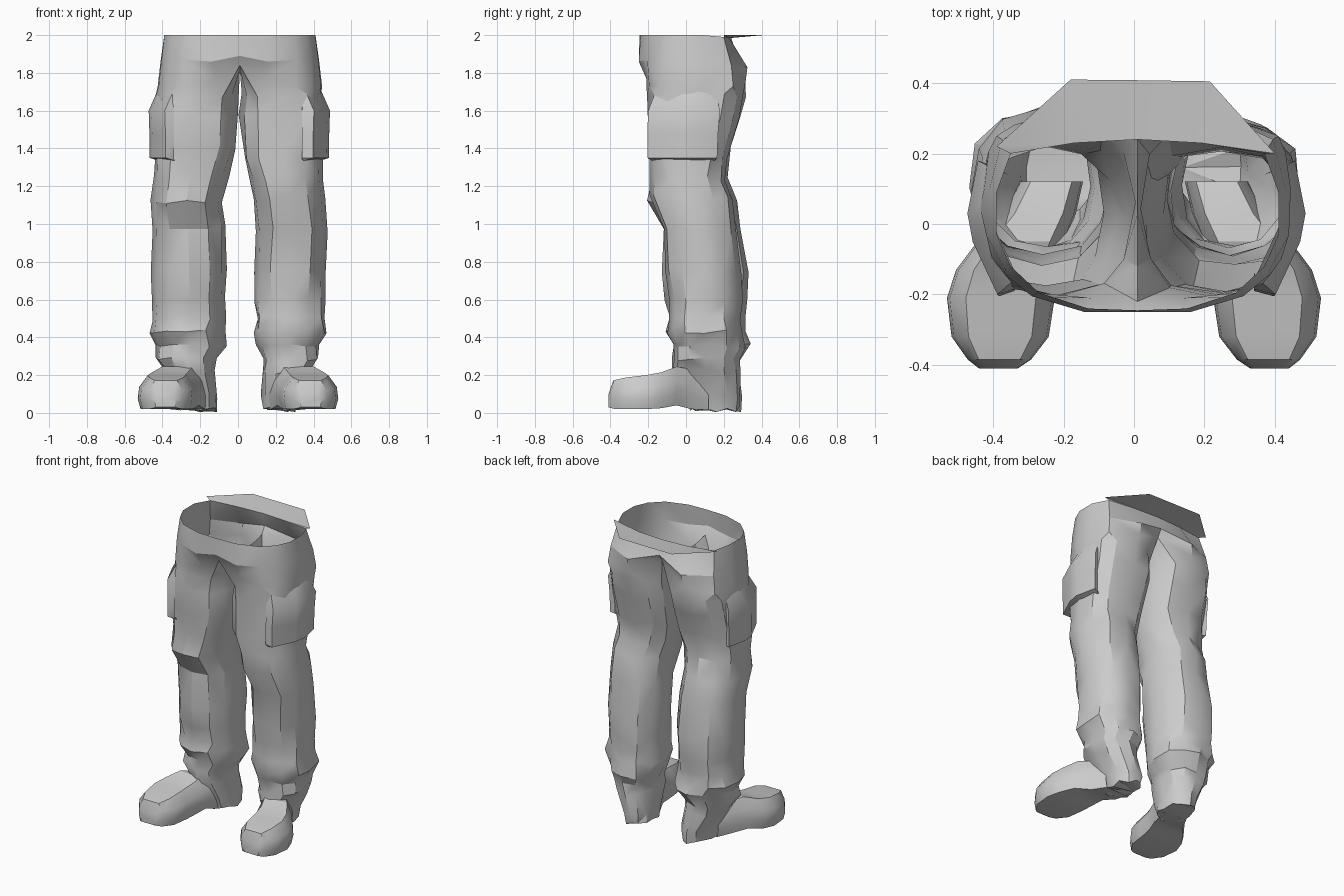
import bpy, bmesh, math, random
from mathutils import Vector

if "Cube" in bpy.data.objects:
    bpy.data.objects.remove(bpy.data.objects["Cube"])
random.seed(4)

grey = bpy.data.materials.new("plain grey")
grey.use_nodes = True
grey.diffuse_color = (0.6, 0.6, 0.6, 1)
grey.node_tree.nodes["Principled BSDF"].inputs["Base Color"].default_value = (0.6, 0.6, 0.6, 1)


def skin(bm, rings, closed=True):
    """Join a list of point rings with faces; return the vertex rows."""
    rows = [[bm.verts.new(p) for p in ring] for ring in rings]
    n = len(rows[0])
    for a, b in zip(rows, rows[1:]):
        for i in range(n if closed else n - 1):
            j = (i + 1) % n
            bm.faces.new((a[i], a[j], b[j], b[i]))
    return rows


def finish(name, bm):
    """Weld, triangulate and shade a bmesh as a new object."""
    bmesh.ops.remove_doubles(bm, verts=bm.verts[:], dist=0.0005)
    bmesh.ops.triangulate(bm, faces=bm.faces[:], quad_method='SHORT_EDGE')
    bmesh.ops.recalc_face_normals(bm, faces=bm.faces[:])
    mesh = bpy.data.meshes.new(name)
    bm.to_mesh(mesh)
    bm.free()
    mesh.materials.append(grey)
    ob = bpy.data.objects.new(name, mesh)
    bpy.context.collection.objects.link(ob)
    bpy.ops.object.select_all(action='DESELECT')
    ob.select_set(True)
    bpy.context.view_layer.objects.active = ob
    bpy.ops.object.shade_smooth_by_angle(angle=math.radians(30))


def oval(z, x0, x1, y0, y1, side):
    """Creased ring from the inner front corner; squarer at the thigh."""
    power = 0.75 if z > 1.3 else 0.9
    pts = []
    for i in range(12):
        t = math.radians(30 * i - 120)
        c, s = math.cos(t), math.sin(t)
        c = math.copysign(abs(c) ** power, c)
        s = math.copysign(abs(s) ** power, s)
        x = (x0 + x1) / 2 + c * (x1 - x0) / 2
        y = (y0 + y1) / 2 + s * (y1 - y0) / 2
        j = [random.uniform(-0.008, 0.008) for _ in range(3)]
        pts.append(Vector((side * x + j[0], y + j[1], max(0.005, z + 2 * j[2]))))
    return pts


def on_side(pts, side):
    """Place half-outline points left or right of the slightly offset seam."""
    return [(side * x + .01, y, z) for x, y, z in pts]


def both_sides(half):
    return on_side(half, 1) + on_side(half[-2:0:-1], -1)


# Hip half outlines, from front centre round the side to back centre
RIM = [(0, -.245, 2), (.14, -.24, 2), (.28, -.195, 2), (.36, -.12, 2), (.40, -.03, 2),
       (.40, .09, 2), (.36, .20, 1.99), (.18, .23, 1.985), (0, .24, 1.985)]
SEAT = [(0, -.25, 1.89), (.15, -.25, 1.86), (.30, -.205, 1.87), (.375, -.13, 1.87), (.415, -.03, 1.87),
        (.42, .10, 1.86), (.385, .24, 1.84), (.20, .325, 1.83), (0, .27, 1.89)]
HEM = [(0, -.22, 1.84), (.13, -.21, 1.77), (.29, -.195, 1.73), (.38, -.14, 1.73), (.43, -.03, 1.73),
       (.435, .10, 1.73), (.40, .25, 1.73), (.21, .315, 1.75), (0, .24, 1.84)]
# Crotch seam running back to front between the legs
SEAM = [(0, .15, 1.82), (0, .03, 1.81), (0, -.12, 1.82)]

# Leg rings down to the boot heel: height, inner x, outer x, front y, back y
LEFT_LEG = [
    (1.68, .02, .445, -.20, .30), (1.57, .01, .45, -.20, .28), (1.36, .03, .45, -.20, .22),
    (1.24, .05, .455, -.19, .21), (1.14, .08, .46, -.20, .24), (0.97, .09, .475, -.12, .26),
    (0.75, .09, .465, -.11, .29), (0.60, .09, .46, -.09, .30), (0.50, .10, .455, -.09, .29),
    (0.43, .09, .475, -.10, .30), (0.35, .10, .43, -.07, .31), (0.28, .13, .43, -.07, .28),
    (0.22, .135, .385, -.07, .285), (0.09, .125, .32, .00, .29), (0.015, .13, .31, .03, .285)]
RIGHT_LEG = [
    (1.68, .00, .43, -.20, .31), (1.57, .00, .44, -.20, .28), (1.40, .01, .44, -.20, .23),
    (1.25, .05, .45, -.18, .22), (1.12, .085, .46, -.20, .27), (0.98, .06, .46, -.12, .29),
    (0.75, .065, .46, -.12, .325), (0.60, .07, .455, -.11, .32), (0.50, .065, .455, -.09, .31),
    (0.43, .07, .47, -.10, .32), (0.36, .06, .43, -.07, .335), (0.28, .11, .43, -.07, .28),
    (0.22, .12, .39, -.07, .285), (0.09, .11, .32, .00, .29), (0.015, .11, .31, .03, .285)]

# Forefoot sections: y, centre x, half width, bottom z, top z
FOOT = [(.12, .235, .09, .015, .20), (.03, .27, .105, .02, .23),
        (-.05, .32, .125, .04, .245), (-.13, .36, .145, .025, .215), (-.21, .378, .153, .02, .20),
        (-.32, .38, .138, .02, .187), (-.385, .382, .09, .022, .172), (-.41, .385, .055, .03, .10)]
FOOT_SHAPE = [(-.9, 0), (.9, 0), (1, .3), (.95, .65), (.65, 1), (-.65, 1), (-.95, .65), (-1, .3)]

# Pocket rings: height, outer x, front y, back y
POCKET = [(1.73, .43, -.15, .15), (1.60, .487, -.20, .18),
          (1.48, .483, -.205, .17), (1.35, .482, -.205, .165), (1.335, .435, -.18, .15)]

# Trousers: hips, both legs with boot heels, and the thin rear waist flap
trousers = bmesh.new()
skin(trousers, [both_sides(r) for r in (RIM, SEAT, HEM)])
for side, leg in ((1, LEFT_LEG), (-1, RIGHT_LEG)):
    rows = skin(trousers, [on_side(HEM + SEAM, side)] + [oval(*row, side) for row in leg])
    trousers.faces.new(rows[-1])
rim_back = on_side(RIM[6:], 1) + on_side(RIM[7:5:-1], -1)
flap_edge = [(.40, .20, 2), (.215, .405, 2), (.02, .408, 2), (-.18, .41, 2), (-.39, .22, 2)]
skin(trousers, [rim_back, flap_edge], closed=False)
finish("trousers", trousers)

for label, side in (("left", 1), ("right", -1)):
    # Front of the boot, open where it enters the heel
    boot = bmesh.new()
    rows = skin(boot, [[(side * (cx + u * hw), y, zb + v * (zt - zb)) for u, v in FOOT_SHAPE]
                       for y, cx, hw, zb, zt in FOOT])
    boot.faces.new(rows[-1])
    finish(label + "_boot_front", boot)

    # Cargo pocket wrapped around the outside of the thigh
    pocket = bmesh.new()
    shrink = 0 if side > 0 else 0.014
    rings = []
    for z, x, y0, y1 in POCKET:
        x -= shrink
        outline = [(.34, y0 + .015), (x - .085, y0), (x - .015, y0 + .15),
                   (x, y0 + .23), (x - .03, y1), (x - .06, y1 - .01)]
        rings.append([(side * px, py, z) for px, py in outline])
    skin(pocket, rings, closed=False)
    finish(label + "_cargo_pocket", pocket)
